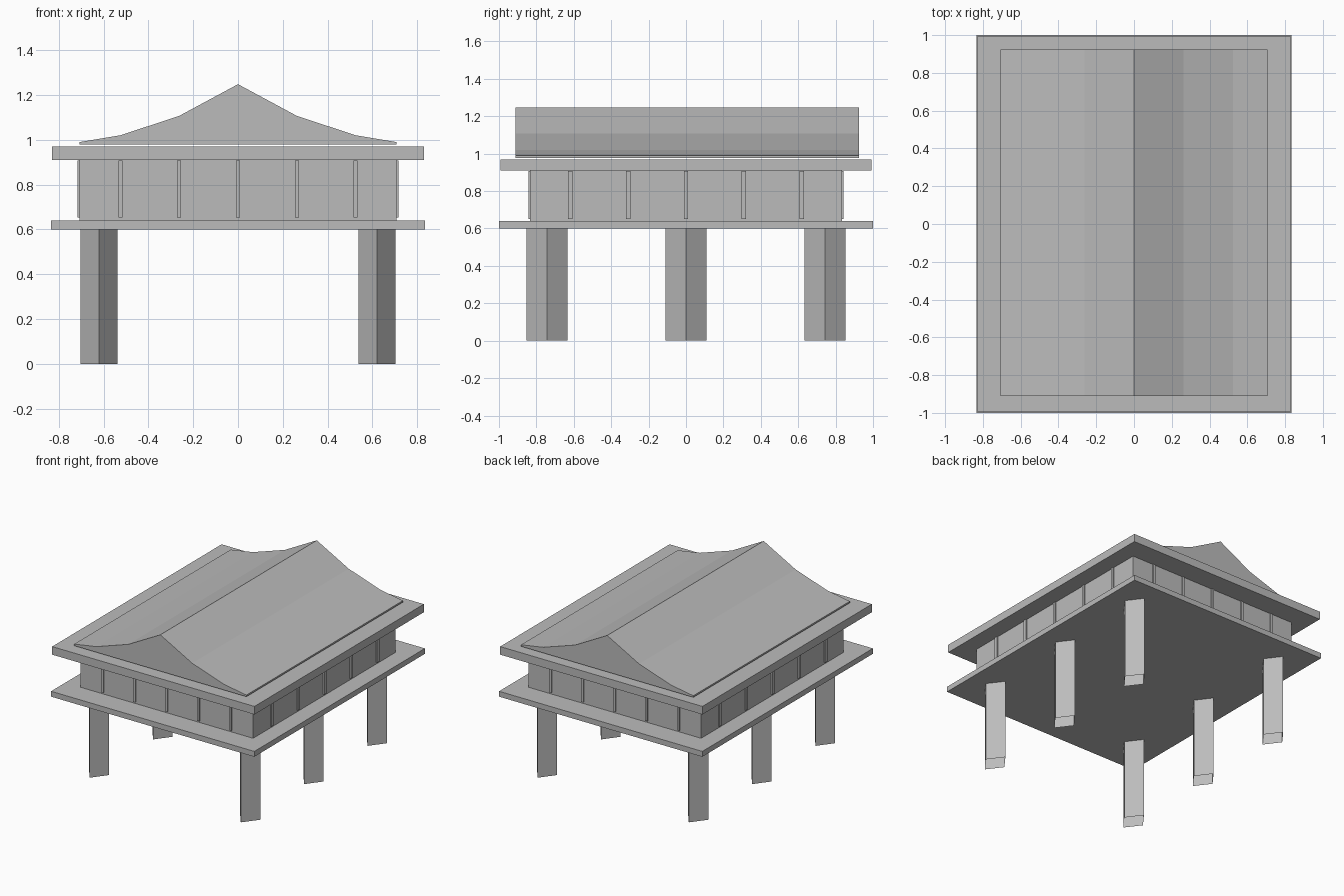
import bpy, bmesh
from mathutils import Matrix

if "Cube" in bpy.data.objects:
    bpy.data.objects.remove(bpy.data.objects["Cube"])

# Dark grey used on every part
grey = bpy.data.materials.new("dark_grey")
grey.diffuse_color = (0.5, 0.5, 0.5, 1)
grey.use_nodes = True
grey.node_tree.nodes["Principled BSDF"].inputs["Base Color"].default_value = grey.diffuse_color


def finish(name, bm):
    bmesh.ops.recalc_face_normals(bm, faces=bm.faces)
    mesh = bpy.data.meshes.new(name)
    bm.to_mesh(mesh)
    bm.free()
    mesh.materials.append(grey)
    ob = bpy.data.objects.new(name, mesh)
    bpy.context.collection.objects.link(ob)
    return ob


def box(name, x0, x1, y0, y1, z0, z1):
    bm = bmesh.new()
    m = Matrix.Translation(((x0 + x1) / 2, (y0 + y1) / 2, (z0 + z1) / 2))
    m = m @ Matrix.Diagonal((x1 - x0, y1 - y0, z1 - z0, 1))
    bmesh.ops.create_cube(bm, size=1, matrix=m)
    return finish(name, bm)


# Raised floor, walls and eaves slab
box("floor_slab", -0.834, 0.834, -1, 1, 0.60, 0.64)
box("walls", -0.708, 0.708, -0.834, 0.834, 0.64, 0.91)
box("eaves_slab", -0.83, 0.83, -0.993, 0.993, 0.91, 0.97)

# Thin upright battens on all four walls
for s in (-1, 1):
    for i in range(-2, 3):
        x, y = i * 0.2625, i * 0.31
        fy = sorted((s * 0.825, s * 0.842))
        fx = sorted((s * 0.70, s * 0.717))
        box("end_batten", x - 0.009, x + 0.009, *fy, 0.652, 0.908)
        box("side_batten", *fx, y - 0.012, y + 0.012, 0.652, 0.908)

# Diamond-section stilts, open at the ends, two rows of three
rx, ry = 0.083, 0.11
ring = [(rx, 0), (0, ry), (-rx, 0), (0, -ry)]
for x in (-0.62, 0.62):
    for y in (-0.743, 0, 0.743):
        bm = bmesh.new()
        low, high = ([bm.verts.new((x + a, y + b, z)) for a, b in ring]
                     for z in (0, 0.60))
        for i in range(4):
            j = (i + 1) % 4
            bm.faces.new((low[i], low[j], high[j], high[i]))
        finish("stilt", bm)

# Sweeping gable roof: mirrored curved profile extruded along y
half = [(0.707, 0.978), (0.707, 0.990), (0.525, 1.02), (0.262, 1.107)]
profile = half + [(0, 1.248)] + [(-x, z) for x, z in reversed(half)]
bm = bmesh.new()
gable = bm.faces.new([bm.verts.new((x, -0.911, z)) for x, z in profile])
ext = bmesh.ops.extrude_face_region(bm, geom=[gable], use_keep_orig=True)
back = [v for v in ext["geom"] if isinstance(v, bmesh.types.BMVert)]
bmesh.ops.translate(bm, verts=back, vec=(0, 1.835, 0))
finish("gable_roof", bm)
